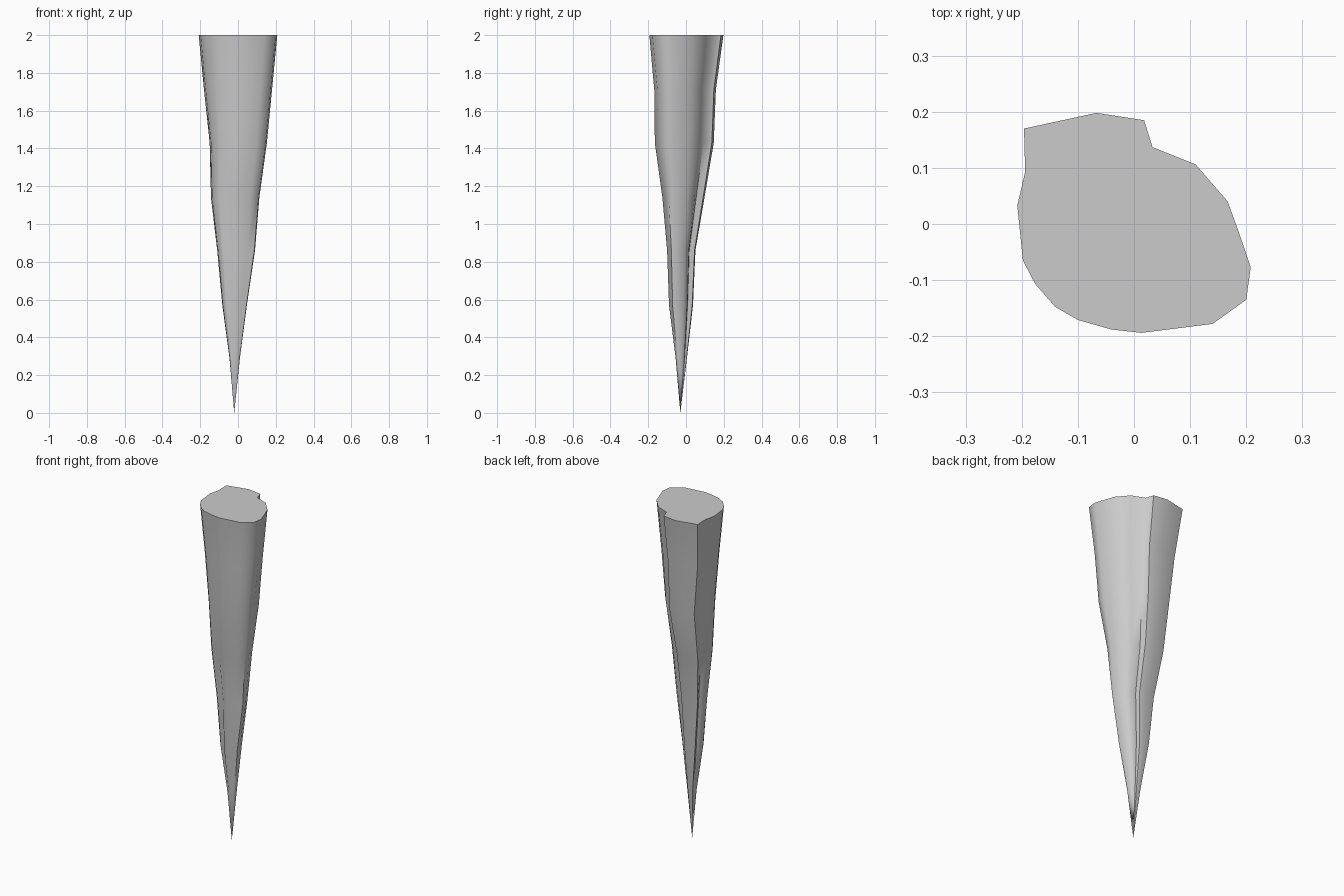
import bpy, bmesh

if "Cube" in bpy.data.objects:
    bpy.data.objects.remove(bpy.data.objects["Cube"])

# Top outline, counter-clockwise seen from below, with the notch at the back
outline = [(-.196, .17), (-.067, .198), (.018, .185), (.033, .137), (.11, .106),
           (.167, .04), (.187, -.015), (.208, -.077), (.2, -.135), (.14, -.178),
           (.013, -.194), (-.04, -.188), (-.1, -.171), (-.14, -.148),
           (-.176, -.107), (-.198, -.065), (-.208, .033), (-.194, .093)]
# Tapering levels: z, x min, x max, y min, y max, groove depth
levels = [(2.0, -.208, .208, -.194, .198, 0), (1.71, -.18, .18, -.168, .158, .03),
          (1.43, -.15, .153, -.165, .147, .06), (1.14, -.143, .113, -.125, .098, .12),
          (.86, -.11, .09, -.10, .05, .18), (.57, -.083, .047, -.09, .037, .2),
          (.29, -.045, .01, -.055, .005, .12)]
grooves = {3: 1, 9: .7, 12: 1, 17: 1}

bm = bmesh.new()
rings = []
for z, x0, x1, y0, y1, depth in levels:
    cx, cy = (x0 + x1) / 2, (y0 + y1) / 2
    ring = []
    for i, (x, y) in enumerate(outline):
        k = 1 - depth * grooves.get(i, 0)
        ring.append(bm.verts.new((cx + k * x * (x1 - x0) / .416,
                                  cy + k * (y - .002) * (y1 - y0) / .392, z)))
    rings.append(ring)

# Flat cap, side walls and pointed tip
tip = bm.verts.new((-.02, -.03, 0))
bm.faces.new(rings[0])
n = len(outline)
for i in range(n):
    j = (i + 1) % n
    for a, b in zip(rings, rings[1:]):
        bm.faces.new((a[i], a[j], b[j], b[i]))
    bm.faces.new((rings[-1][i], rings[-1][j], tip))
bmesh.ops.recalc_face_normals(bm, faces=bm.faces)

mesh = bpy.data.meshes.new("icicle")
bm.to_mesh(mesh)
bm.free()
icicle = bpy.data.objects.new("icicle", mesh)
bpy.context.collection.objects.link(icicle)
bpy.context.view_layer.objects.active = icicle
icicle.select_set(True)
bpy.ops.object.shade_smooth_by_angle(angle=1.05)
